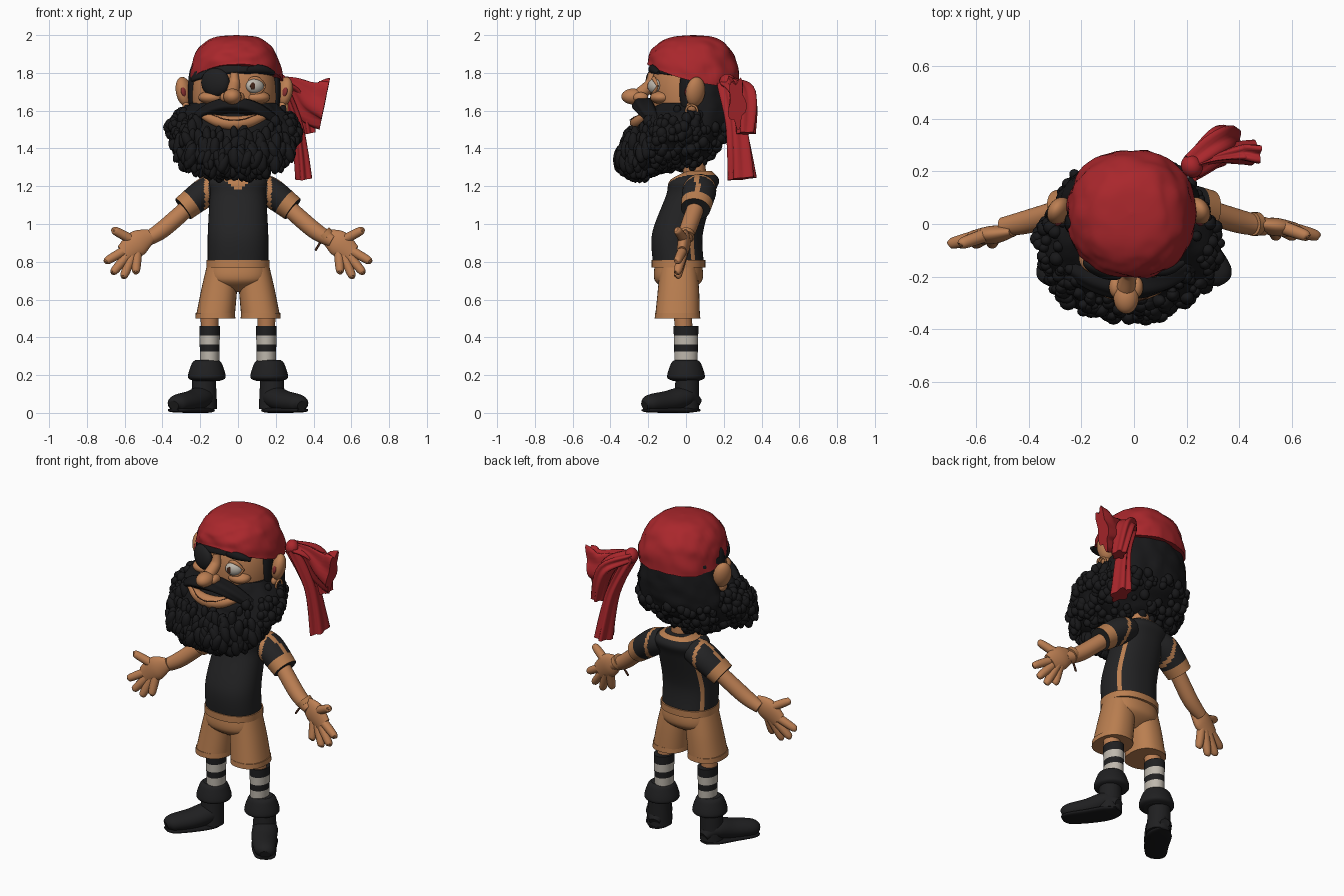
import bpy, bmesh, math, random
from mathutils import Vector, Matrix, noise

random.seed(4)
if "Cube" in bpy.data.objects:
    bpy.data.objects.remove(bpy.data.objects["Cube"])


def material(name, *rgb):
    mat = bpy.data.materials.new(name)
    mat.use_nodes = True
    mat.diffuse_color = (*rgb, 1)
    mat.node_tree.nodes["Principled BSDF"].inputs["Base Color"].default_value = (*rgb, 1)
    return mat


SKIN = material("skin", .5, .21, .085)
CLOTH = material("tan cloth", .49, .21, .08)
RED = material("red cloth", .4, .02, .025)
HAIR = material("black hair", .009, .009, .01)
SHIRT = material("black shirt", .017, .017, .018)
LEATHER = material("black leather", .014, .014, .015)
WHITE = material("off white", .52, .48, .42)
BROWN = material("dark brown", .06, .02, .01)
EAR = material("ear red", .25, .03, .03)
MIDDLE = -.02  # the head sits slightly off centre


def finish(name, bm, materials):
    """Turn a bmesh into an object; end caps stay flat."""
    bmesh.ops.recalc_face_normals(bm, faces=bm.faces)
    for face in bm.faces:
        face.smooth = len(face.verts) < 5
    mesh = bpy.data.meshes.new(name)
    bm.to_mesh(mesh)
    bm.free()
    for mat in materials:
        mesh.materials.append(mat)
    obj = bpy.data.objects.new(name, mesh)
    bpy.context.collection.objects.link(obj)
    return obj


def spline(rows, steps):
    """Smooth curve through rows of numbers."""
    out, last = [], len(rows) - 1
    for i in range(last):
        spans = list(zip(rows[max(i - 1, 0)], rows[i], rows[i + 1], rows[min(i + 2, last)]))
        for k in range(steps):
            t = k / steps
            out.append([b + t / 2 * (c - a + t * (2 * a - 5 * b + 4 * c - d + t * (3 * (b - c) + d - a)))
                        for a, b, c, d in spans])
    return out + [rows[last]]


def loft(name, rows, mat, depth=1, upright=False, sides=32, steps=8, power=2, ref=(0, 1, 0),
         ruffle=0, bump=0, warp=None, second=None, rule=None):
    """Skin elliptical rings along rows of (x, y, z, radius)."""
    bm, rings = bmesh.new(), []
    path = spline(rows, steps)
    last = len(path) - 1
    for i, (x, y, z, radius) in enumerate(path):
        along = Vector((0, 0, 1))
        if not upright:
            along = Vector(path[min(i + 1, last)][:3]) - Vector(path[max(i - 1, 0)][:3])
            along.normalize()
        across = along.cross(Vector(ref)).normalized()
        outward = across.cross(along)
        ring = []
        for k in range(sides):
            angle = math.tau * k / sides
            c, s = math.cos(angle), math.sin(angle)
            offset = across * math.copysign(abs(c) ** (2 / power), c)
            offset += outward * depth * math.copysign(abs(s) ** (2 / power), s)
            offset *= max(radius, .002) * (1 + ruffle * math.cos(5 * angle + i / 6))
            point = Vector((x, y, z)) + offset
            point += offset.normalized() * bump * noise.noise(point * 16)
            ring.append(bm.verts.new(warp(point) if warp else point))
        rings.append(ring)
    for i in range(last):
        for k in range(sides):
            n = (k + 1) % sides
            face = bm.faces.new((rings[i][k], rings[i][n], rings[i + 1][n], rings[i + 1][k]))
            if rule and rule(face.calc_center_median(), i / last, (k + .5) / sides):
                face.material_index = 1
    bm.faces.new(rings[0])
    bm.faces.new(rings[last])
    return finish(name, bm, [mat, second] if second else [mat])


def column(name, x, rows, mat, **options):
    """Upright loft from rows of (y, z, radius)."""
    return loft(name, [(x, *row) for row in rows], mat, upright=True, **options)


def bow(centre, half_width, back, lift, radius):
    """Path of a strip curving round the face, thinner at its ends."""
    x, y, z = centre
    return [(x + half_width * k, y + back * k * k, z + lift * k * k, radius * (1 - .6 * k * k))
            for k in (-1, -.5, 0, .5, 1)]


def mirror(sign, rows, shift=0):
    return [(sign * x, y + shift, z, radius) for x, y, z, radius in rows]


def blob(name, location, size, mat, turn=0, lean=0):
    bm = bmesh.new()
    matrix = Matrix.Translation(location) @ Matrix.Rotation(math.radians(turn), 4, 'Z')
    matrix = matrix @ Matrix.Rotation(math.radians(lean), 4, 'Y') @ Matrix.Diagonal((*size, 1))
    bmesh.ops.create_uvsphere(bm, u_segments=24, v_segments=16, radius=1, matrix=matrix)
    finish(name, bm, [mat])


def curls(name, core, count, keep):
    """Scatter small locks over the surface of a core mesh."""
    bm = bmesh.new()
    spots = [vert.co for vert in core.data.vertices if keep(vert.co)]
    for spot in random.choices(spots, k=count):
        radius = random.uniform(.015, .03)
        tall = 2 if spot.y < -.2 else 1.2
        matrix = Matrix.Translation(spot) @ Matrix.Rotation(random.uniform(-.5, .5), 4, 'Y')
        matrix = matrix @ Matrix.Diagonal((radius, radius, radius * tall, 1))
        bmesh.ops.create_icosphere(bm, subdivisions=2, radius=1, matrix=matrix)
    finish(name, bm, [HAIR])


# Head and face
column("head", MIDDLE, [(.03, 1.4, .13), (.03, 1.6, .22), (.03, 1.8, .21), (.04, 1.92, .1)],
       SKIN, depth=.95, sides=40, power=2.2)
loft("nose_bridge", [(-.02, -.18, 1.8, .02), (-.02, -.19, 1.74, .03), (-.03, -.24, 1.69, .035)],
     SKIN, ref=(1, 0, 0))
blob("nose_tip", (-.03, -.28, 1.675), (.048, .062, .042), SKIN)
for sign, label in ((1, "left"), (-1, "right")):
    ear = MIDDLE + sign * .265
    blob(label + "_nostril", (-.03 + sign * .04, -.24, 1.67), (.025, .04, .028), SKIN)
    blob(label + "_cheek", (MIDDLE + sign * .12, -.13, 1.67), (.07, .06, .035), SKIN)
    blob(label + "_ear", (ear, .05, 1.7), (.04, .055, .08), SKIN, sign * 30, sign * 12)
    blob(label + "_inner_ear", (ear, .015, 1.7), (.014, .025, .03), EAR, sign * 30, sign * 12)
    blob(label + "_earlobe", (ear - sign * .01, .03, 1.62), (.02, .03, .03), SKIN)
    blob(label + "_sideburn", (MIDDLE + sign * .22, .005, 1.71), (.025, .04, .13), HAIR)
loft("mustache", bow((MIDDLE, -.225, 1.63), .26, .08, -.11, .042), HAIR, depth=1.4, ruffle=.08)
loft("lips", bow((MIDDLE, -.26, 1.535), .18, .06, .045, .037), SKIN)
loft("mouth_line", bow((MIDDLE, -.297, 1.55), .12, .05, .03, .003), BROWN, sides=12)
hoop = [math.tau * k / 12 for k in range(13)]
loft("earring", [(.26, .03 + .03 * math.sin(a), 1.6 + .03 * math.cos(a), .006) for a in hoop],
     CLOTH, sides=8, steps=2, ref=(1, 0, 0))

# Eye, brow and eye patch
blob("eye", (.09, -.167, 1.73), (.05, .032, .04), WHITE, turn=25)
blob("pupil", (.08, -.198, 1.73), (.016, .006, .019), BROWN, turn=15)
for rise, part in ((.04, "upper_eyelid"), (-.04, "lower_eyelid")):
    loft(part, bow((.09, -.17, 1.73 + rise), .055, .02, -rise, .012), SKIN, sides=12)
loft("eyebrow", bow((.1, -.175, 1.82), .09, .03, -.02, .024), HAIR)
blob("eye_patch", (-.12, -.17, 1.75), (.08, .035, .075), LEATHER, turn=-22)
column("patch_strap", MIDDLE, [(.03, 1.79, .22), (.03, 1.8, .235), (.03, 1.84, .232)], LEATHER, depth=.95,
       sides=40, power=2.2, warp=lambda p: p + Vector((0, 0, .05 * p.x - .05 * p.y - .5 * p.x * p.x)))

# Hair and beard
hair = column("hair", MIDDLE, [(-.03, 1.3, .12), (-.04, 1.38, .26), (.02, 1.47, .29), (.08, 1.6, .26),
                               (.1, 1.82, .2)], HAIR, depth=.7, sides=64, bump=.015)
beard = column("beard", MIDDLE, [(-.24, 1.27, .09), (-.2, 1.33, .26), (-.12, 1.43, .325), (-.05, 1.53, .33),
                                 (-.02, 1.64, .23)], HAIR, depth=.6, sides=64, power=2.2, bump=.025)


def clear_of_mouth(p):
    in_front = p.y < -.1
    return not (in_front and (p.z > 1.58 or p.z > 1.49 and abs(p.x - MIDDLE) < .19))


curls("hair_curls", hair, 260, lambda p: p.z < 1.52)
curls("beard_curls", beard, 560, lambda p: p.z < 1.62 and clear_of_mouth(p))

# Bandana: a dome tilted down towards the back, arched over the brow, with knot and tails
dome = [math.pi / 12 * k for k in range(7)]
column("bandana", -.01, [(.04, 1.79 + .21 * math.sin(a), .245 * math.cos(a) ** .7) for a in dome],
       RED, sides=56, power=2.2, bump=.012,
       warp=lambda p: p - Vector((0, 0, max(2 - p.z, 0) * (1.1 * (p.y - .04) + 3 * p.x * p.x))))
knot = (.22, .22, 1.75, .03)
blob("bandana_knot", knot[:3], (.04, .045, .045), RED, turn=30)
loft("wide_tail", [knot, (.3, .25, 1.72, .05), (.38, .27, 1.66, .1), (.46, .27, 1.64, .125)],
     RED, depth=.35, ruffle=.2)
loft("back_tail", [knot, (.33, .31, 1.68, .04), (.38, .32, 1.48, .03)], RED, depth=1.5, ruffle=.2)
loft("hanging_tail", [knot, (.31, .27, 1.52, .03), (.35, .3, 1.24, .04)], RED, depth=1.7, ruffle=.2)


# Neck, shirt and seat of the shorts
def shirt_trim(p, t, turn):
    neckline = p.y < .04 and p.z > 1.18 + .7 * abs(p.x)
    side_seam = p.z < 1.2 and abs(abs(turn - .25) - .15) < .016
    return p.z > 1.26 or neckline or side_seam


column("neck", 0, [(.05, 1.16, .06), (.04, 1.4, .06)], SKIN)
column("shirt", 0, [(-.04, .79, .16), (-.045, .95, .16), (.02, 1.15, .15), (.045, 1.23, .155), (.07, 1.28, .08)],
       SHIRT, depth=.84, sides=64, steps=10, power=2.3, second=CLOTH, rule=shirt_trim)
column("shirt_hem", 0, [(-.04, .77, .167), (-.04, .81, .167)], CLOTH, depth=.85, sides=48, power=2.3)
column("shorts_seat", 0, [(-.04, .64, .06), (-.04, .7, .16), (-.04, .79, .16)],
       CLOTH, depth=.78, sides=40, power=2.3)


def sleeve_trim(p, t, turn):
    cuff, armhole = t > .78, .155 < abs(p.x) < .177
    shoulder_seam = abs(p.y - .06) < .013 and p.z > 1.28 - .7 * abs(p.x)
    return cuff or armhole or shoulder_seam


FINGERS = (("index", -30, .2), ("middle", -50, .21), ("ring", -67, .2), ("little", -86, .16), ("thumb", 28, .15))
for sign, label in ((1, "left"), (-1, "right")):
    # Sleeve and arm
    loft(label + "_sleeve", mirror(sign, [(.1, .07, 1.2, .07), (.17, .07, 1.17, .078), (.29, .05, 1.08, .068)]),
         SHIRT, depth=1.15, sides=40, steps=14, second=CLOTH, rule=sleeve_trim)
    loft(label + "_arm", mirror(sign, [(.24, .06, 1.11, .045), (.4, .01, .97, .045), (.5, -.01, .91, .035)]), SKIN)

    # Open hand, palm forward, fingers fanned about the palm
    reach = -.03 if sign < 0 else 0
    loft(label + "_palm", mirror(sign, [(.46, 0, .94, .035), (.53, -.01, .9, .068), (.6, -.02, .84, .055)], reach),
         SKIN, depth=.5)
    for finger, degrees, length in FINGERS:
        angle = math.radians(degrees)
        rows = [(.53 + length * f * math.cos(angle), -.01 - .04 * f * f, .9 + length * f * math.sin(angle), radius)
                for f, radius in ((.3, .026), (.9, .022), (1, .008))]
        loft(f"{label}_{finger}_finger", mirror(sign, rows, reach), SKIN, sides=14)

    # Shorts leg and hem, bare leg and striped sock
    loft(label + "_shorts_leg", mirror(sign, [(.08, -.04, .78, .085), (.1, -.04, .65, .095), (.12, -.045, .51, .103)]),
         CLOTH, depth=1.15, upright=True, power=2.3)
    column(label + "_shorts_hem", sign * .12, [(-.045, .5, .106), (-.045, .53, .104)], CLOTH, depth=1.14, power=2.3)
    column(label + "_leg", sign * .15, [(-.02, .56, .05), (-.01, .42, .045)], SKIN)
    column(label + "_sock", sign * .15, [(0, .24, .05), (0, .46, .055)], LEATHER, depth=1.2, steps=22,
           second=WHITE, rule=lambda p, t, turn: .36 < p.z < .41 or .27 < p.z < .32)

    # Boot: flared cuff, shaft, foot turned outwards, sole
    column(label + "_boot_cuff", sign * .165, [(0, .28, .06), (0, .26, .08), (0, .19, .1), (0, .17, .07)], LEATHER)
    column(label + "_boot_shaft", sign * .18, [(.01, .23, .06), (0, .02, .07)], LEATHER)
    foot = [(.17, .07, .05, .03), (.19, 0, .08, .07), (.25, -.1, .06, .07), (.32, -.19, .05, .058),
            (.34, -.22, .04, .03)]
    loft(label + "_boot_foot", mirror(sign, foot), LEATHER, depth=.8, ref=(0, 0, 1))
    sole = [(x, y, .014, radius) for x, y, z, radius in foot]
    loft(label + "_boot_sole", mirror(sign, sole), HAIR, depth=.2, ref=(0, 0, 1), power=3)

# Bracelet with a loose cord end
loft("bracelet", [(.45, 0, .95, .045), (.47, 0, .93, .045)], CLOTH)
loft("cord_end", [(.44, -.01, .91, .006), (.41, -.02, .86, .006)], BROWN, sides=8)
